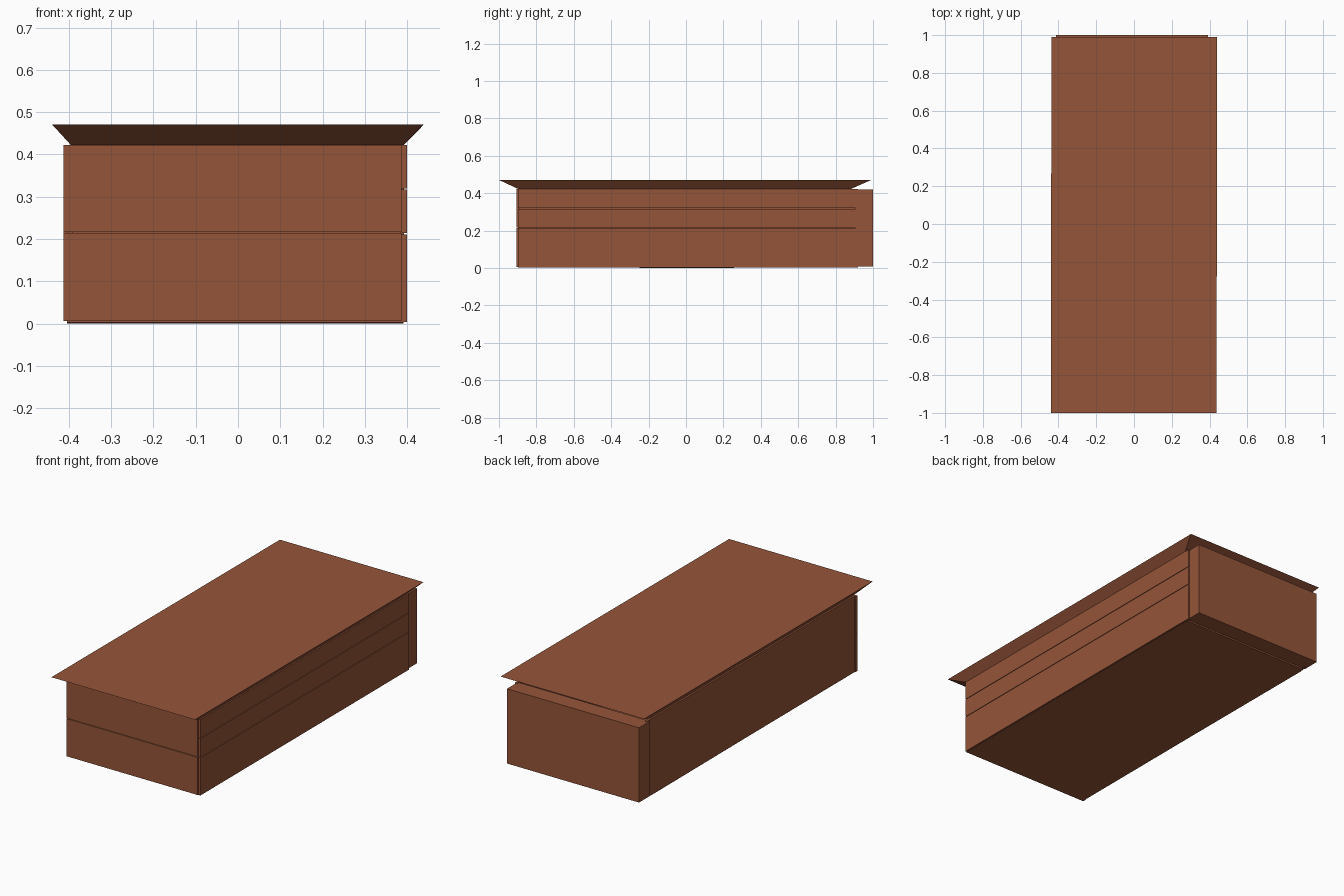
import bpy, bmesh

if "Cube" in bpy.data.objects:
    bpy.data.objects.remove(bpy.data.objects["Cube"])

wood = bpy.data.materials.new("brown_wood")
wood.diffuse_color = (0.30, 0.09, 0.041, 1)
wood.use_nodes = True
wood.node_tree.nodes["Principled BSDF"].inputs["Base Color"].default_value = wood.diffuse_color


def make(name, verts, faces):
    mesh = bpy.data.meshes.new(name)
    mesh.from_pydata(verts, [], faces)
    mesh.materials.append(wood)
    obj = bpy.data.objects.new(name, mesh)
    bpy.context.collection.objects.link(obj)
    return obj


def board(name, x0, x1, y0, y1, z0, z1):
    bm = bmesh.new()
    bmesh.ops.create_cube(bm, size=1)
    for v in bm.verts:
        v.co = (x1 if v.co.x > 0 else x0,
                y1 if v.co.y > 0 else y0,
                z1 if v.co.z > 0 else z0)
    obj = make(name, [], [])
    bm.to_mesh(obj.data)
    bm.free()
    return obj


# Front wall: two wide boards
for i, (a, b) in enumerate([(0.006, 0.214), (0.217, 0.422)]):
    board(f"front_board_{i}", -0.413, 0.387, -0.906, -0.89, a, b)

# Right wall: three boards with narrow gaps
for i, (a, b) in enumerate([(0.004, 0.211), (0.214, 0.317), (0.320, 0.422)]):
    board(f"right_board_{i}", 0.385, 0.40, -0.898, 0.92, a, b)

# Left wall: one board
board("left_board", -0.405, -0.39, -0.89, 0.92, 0.004, 0.422)

# Thick back wall
board("back_wall", -0.413, 0.393, 0.905, 1.0, 0.007, 0.42)

# Floor: thin sheet, slightly tilted, over a level board that shows at the front
fx0, fx1, fy0, fy1 = -0.405, 0.392, -0.898, 0.885
make("floor_sheet",
     [(fx0, fy0, 0.0045), (fx1, fy0, 0.0025), (fx1, fy1, 0), (fx0, fy1, 0)],
     [(0, 1, 2, 3)])
board("floor_board", fx0, fx1, fy0, 0.90, 0.0022, 0.012)

# Lid: flat top with sloping flanges whose faces look inward
top = [(-0.44, -1.0), (0.437, -1.0), (0.44, 0.99), (-0.437, 0.99)]
low = [(-0.395, -0.895), (0.392, -0.895), (0.392, 0.88), (-0.395, 0.88)]
verts = [(x, y, 0.471) for x, y in top] + [(x, y, 0.422) for x, y in low]
flanges = [(i, (i + 1) % 4, 4 + (i + 1) % 4, 4 + i) for i in range(4)]
make("lid", verts, [(0, 1, 2, 3), (7, 6, 5, 4)] + flanges)
